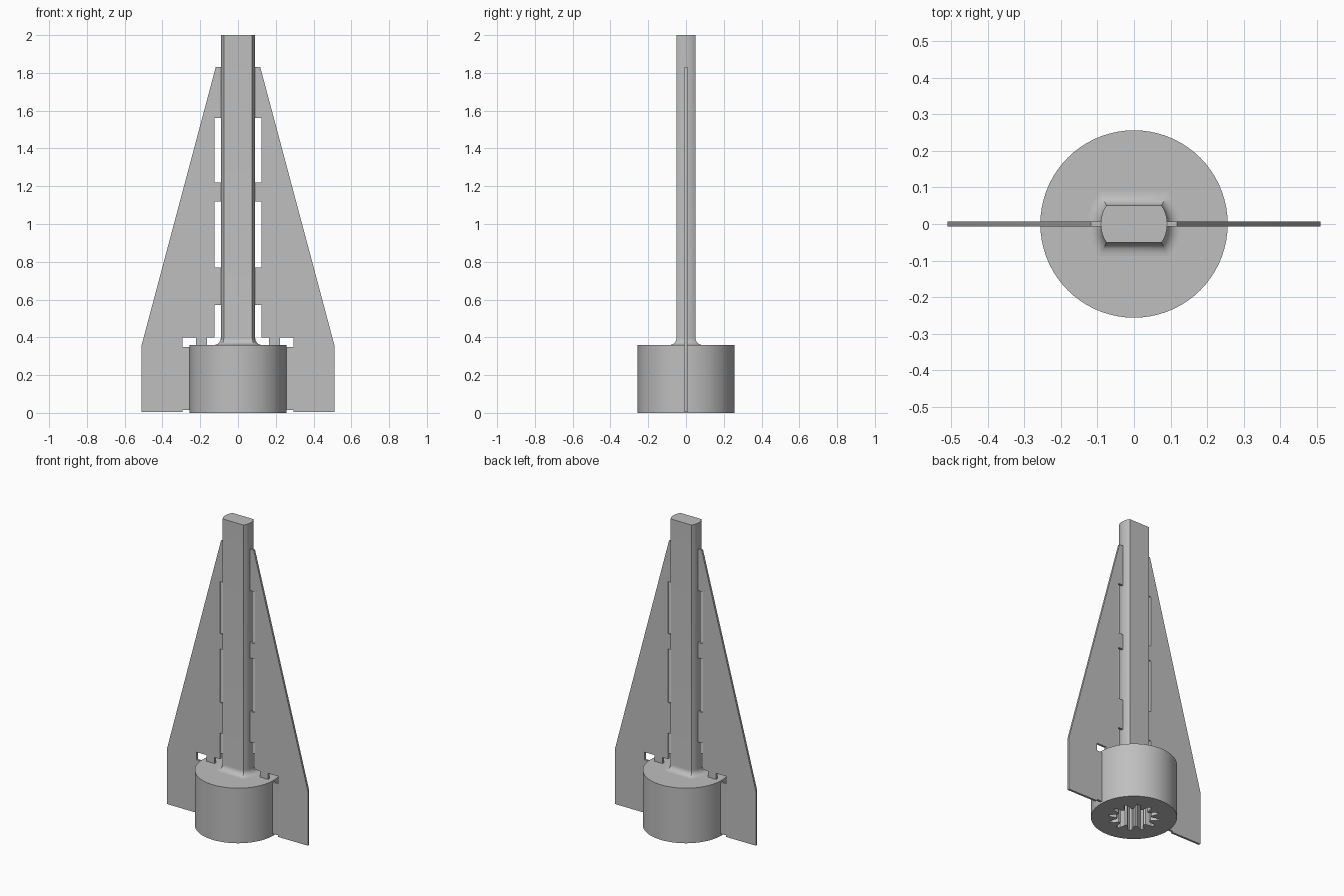
import bpy
import bmesh
from math import sin, cos, pi, asin, radians

cube = bpy.data.objects.get("Cube")
if cube:
    bpy.data.objects.remove(cube, do_unlink=True)

grey = bpy.data.materials.new("plain grey")
grey.use_nodes = True
colour = (0.52, 0.52, 0.52, 1)
grey.diffuse_color = colour
grey.node_tree.nodes["Principled BSDF"].inputs["Base Color"].default_value = colour


def finish(bm, name):
    bmesh.ops.recalc_face_normals(bm, faces=bm.faces)
    mesh = bpy.data.meshes.new(name)
    bm.to_mesh(mesh)
    bm.free()
    mesh.materials.append(grey)
    obj = bpy.data.objects.new(name, mesh)
    bpy.context.collection.objects.link(obj)
    bpy.ops.object.select_all(action='DESELECT')
    obj.select_set(True)
    bpy.context.view_layer.objects.active = obj
    bpy.ops.object.shade_smooth_by_angle(angle=radians(30))
    return obj


def loft(name, sections):
    """Skin closed sections, given as (points, height), and cap both ends."""
    bm = bmesh.new()
    rings = [[bm.verts.new((x, y, z)) for x, y in pts] for pts, z in sections]
    for a, b in zip(rings, rings[1:]):
        for i in range(len(a)):
            bm.faces.new((a[i - 1], a[i], b[i], b[i - 1]))
    bm.faces.new(rings[0])
    bm.faces.new(rings[-1])
    return finish(bm, name)


# Round base with a splined socket in its underside
TEETH = 12
TOOTH = (0.155, 0.145, 0.105, 0.1, 0.105, 0.145)
COUNT = TEETH * len(TOOTH)


def polar(radius):
    return [(radius(i) * cos(2 * pi * i / COUNT), radius(i) * sin(2 * pi * i / COUNT))
            for i in range(COUNT)]


rim = polar(lambda i: 0.256)
socket = polar(lambda i: TOOTH[i % len(TOOTH)])
loft("round_base", [(rim, 0.36), (rim, 0), (socket, 0), (socket, 0.28)])


# Shaft with two flats and two rounded sides, flaring into the base
def shaft_section(grow):
    radius, half = 0.091 + grow, 0.051 + grow
    limit = asin(half / radius)
    arc = [limit * (k / 5 - 1) for k in range(11)]
    angles = arc + [a + pi for a in arc]
    return [(radius * cos(a), radius * sin(a)) for a in angles]


FILLET = 0.036
sections = [(shaft_section(FILLET), 0.35)]
for k in range(9):
    a = k / 8 * pi / 2
    sections.append((shaft_section(FILLET * (1 - sin(a))), 0.36 + FILLET * (1 - cos(a))))
sections.append((shaft_section(0), 2))
loft("shaft", sections)

# Thin side fin joined to the shaft and base by small tabs, mirrored across
INNER, GAP, HALF_THICK = 0.08, 0.125, 0.007
outline = [(INNER, 1.83), (0.118, 1.83), (0.51, 0.36), (0.51, 0.004), (0.295, 0.004),
           (0.295, 0.014), (0.25, 0.014), (0.25, 0.35), (0.295, 0.35), (0.295, 0.4),
           (0.222, 0.4), (0.222, 0.35), (0.165, 0.35), (0.165, 0.4), (GAP, 0.4)]
for low, high in ((0.57, 0.77), (1.12, 1.22)):
    outline += [(GAP, low), (INNER, low), (INNER, high), (GAP, high)]
outline += [(GAP, 1.56), (INNER, 1.56)]

bm = bmesh.new()
face = bm.faces.new([bm.verts.new((x, -HALF_THICK, z)) for x, z in outline])
side = bmesh.ops.extrude_face_region(bm, geom=[face])["geom"]
bmesh.ops.translate(bm, vec=(0, 2 * HALF_THICK, 0),
                    verts=[v for v in side if isinstance(v, bmesh.types.BMVert)])
fins = finish(bm, "side_fins")
fins.modifiers.new("mirror", 'MIRROR')
